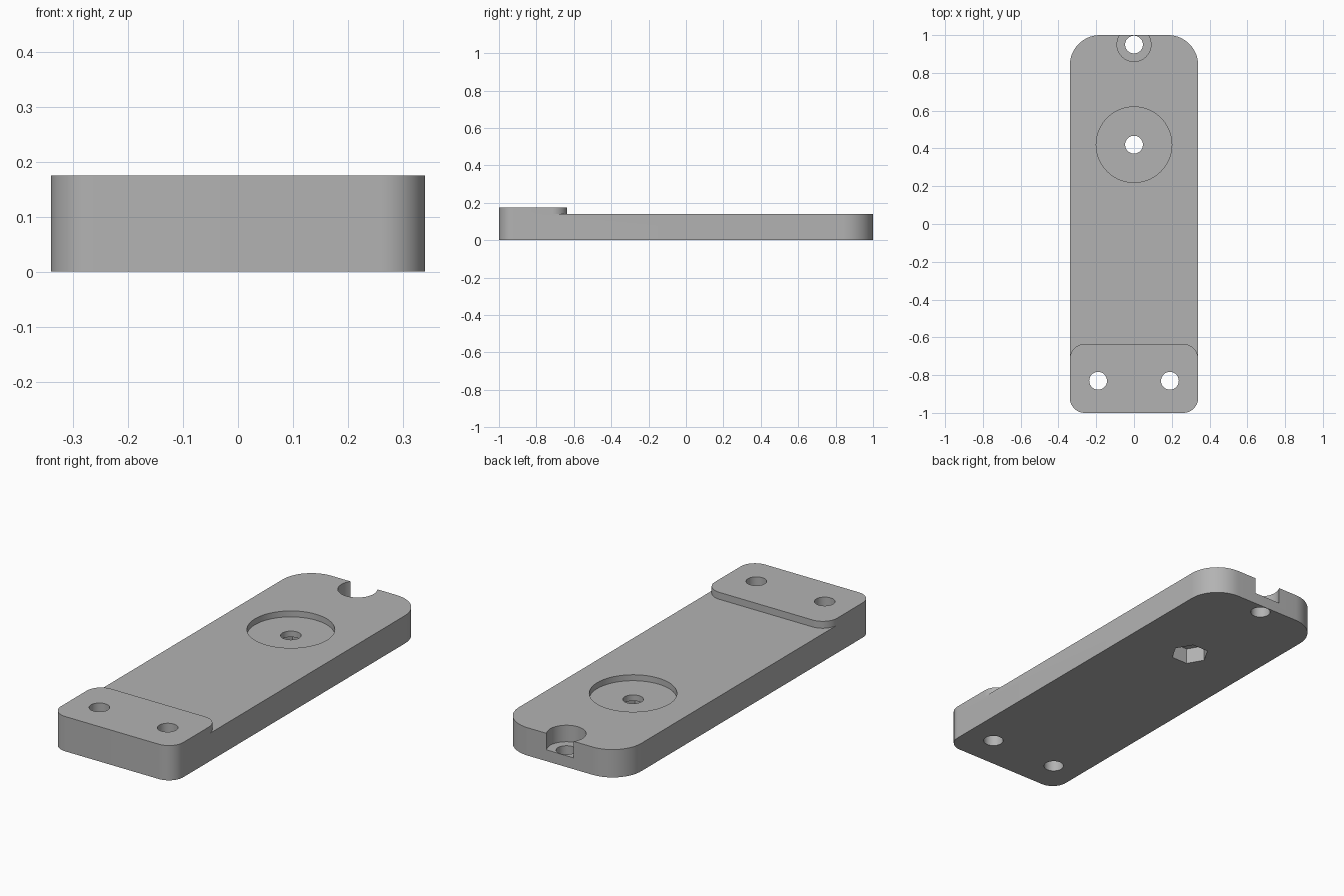
import bpy, bmesh
from math import cos, sin, pi, radians

if "Cube" in bpy.data.objects:
    bpy.data.objects.remove(bpy.data.objects["Cube"], do_unlink=True)

HALF_W = 0.34
PLATE_TOP, PAD_TOP = 0.14, 0.175

grey = bpy.data.materials.new("plain grey")
grey.use_nodes = True
grey.diffuse_color = (0.45, 0.45, 0.45, 1)
grey.node_tree.nodes["Principled BSDF"].inputs["Base Color"].default_value = (0.45, 0.45, 0.45, 1)


def prism(name, outline, z0, z1):
    """Extrude a flat outline between two heights."""
    bm = bmesh.new()
    face = bm.faces.new([bm.verts.new((x, y, z0)) for x, y in outline])
    top = bmesh.ops.extrude_face_region(bm, geom=[face])["geom"]
    for v in top:
        if isinstance(v, bmesh.types.BMVert):
            v.co.z = z1
    bmesh.ops.recalc_face_normals(bm, faces=bm.faces)
    mesh = bpy.data.meshes.new(name)
    bm.to_mesh(mesh)
    bm.free()
    mesh.materials.append(grey)
    obj = bpy.data.objects.new(name, mesh)
    bpy.context.collection.objects.link(obj)
    return obj


def circle(x, y, r, sides=48):
    return [(x + r * cos(2 * pi * i / sides), y + r * sin(2 * pi * i / sides))
            for i in range(sides)]


def rounded(y0, y1, r_front, r_back, steps=14):
    """Full-width rectangle with separate front and back corner radii."""
    corners = [(1, y1, -1, r_back, 0), (-1, y1, -1, r_back, 90),
               (-1, y0, 1, r_front, 180), (1, y0, 1, r_front, 270)]
    pts = []
    for sx, y, sy, r, start in corners:
        for i in range(steps + 1):
            a = radians(start + 90 * i / steps)
            pts.append((sx * (HALF_W - r) + r * cos(a), y + sy * r + r * sin(a)))
    return pts


def combine(target, other, operation):
    mod = target.modifiers.new(operation.title(), "BOOLEAN")
    mod.operation, mod.solver, mod.object = operation, "EXACT", other
    bpy.context.view_layer.objects.active = target
    bpy.ops.object.modifier_apply(modifier=mod.name)
    bpy.data.objects.remove(other, do_unlink=True)


# Plate with the raised pad at its front end
plate = prism("mounting_plate", rounded(-1, 1, 0.08, 0.16), 0, PLATE_TOP)
combine(plate, prism("raised_pad", rounded(-1, -0.635, 0.08, 0.08), PLATE_TOP, PAD_TOP), "UNION")

# Round recess, open counterbore at the back edge, and hexagonal nut pocket
cuts = [("round_recess", circle(0, 0.42, 0.2, 72), 0.11, 0.3),
        ("edge_counterbore", circle(0, 0.95, 0.09), 0.057, 0.3),
        ("nut_pocket", circle(0, 0.42, 0.09, 6), -0.1, 0.08)]
# Through holes
for x, y in [(-0.19, -0.83), (0.19, -0.83), (0, 0.42), (0, 0.95)]:
    cuts.append(("through_hole", circle(x, y, 0.047), -0.2, 0.4))
for cut in cuts:
    combine(plate, prism(*cut), "DIFFERENCE")

bpy.ops.object.select_all(action="DESELECT")
plate.select_set(True)
bpy.context.view_layer.objects.active = plate
bpy.ops.object.shade_smooth_by_angle(angle=radians(30))
